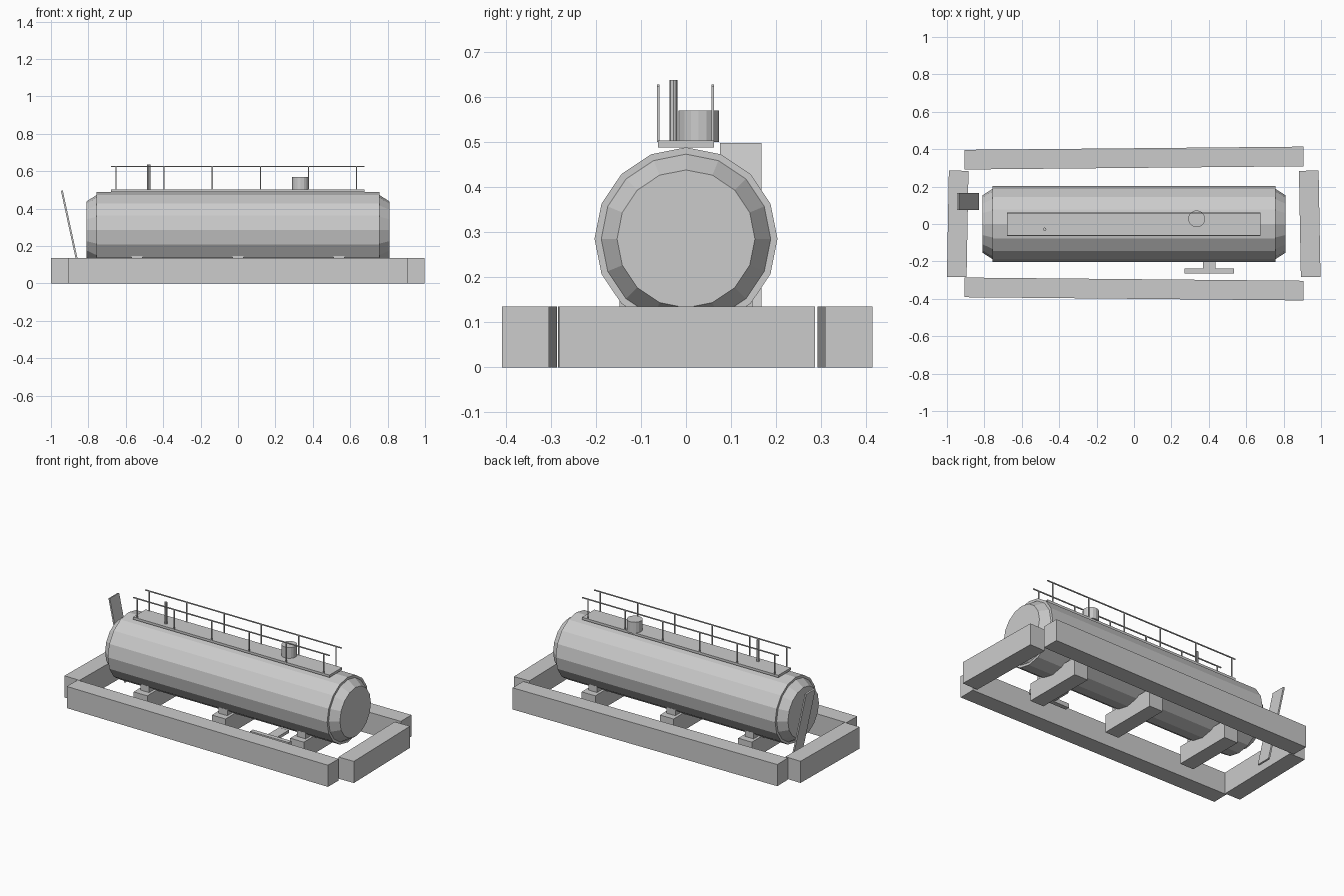
import bpy, math
from mathutils import Matrix, Vector

cube = bpy.data.objects.get("Cube")
if cube:
    bpy.data.objects.remove(cube, do_unlink=True)

grey = bpy.data.materials.new("light_grey")
grey.use_nodes = True
colour = (0.6, 0.6, 0.6, 1)
grey.diffuse_color = colour
grey.node_tree.nodes["Principled BSDF"].inputs["Base Color"].default_value = colour


def mesh_object(name, verts, faces):
    mesh = bpy.data.meshes.new(name)
    mesh.from_pydata(verts, [], faces)
    mesh.materials.append(grey)
    obj = bpy.data.objects.new(name, mesh)
    bpy.context.collection.objects.link(obj)
    return obj


def box(name, low, high, turn=0, tilt=0):
    """Box between two corners, rotated about its own centre."""
    mid = (Vector(low) + Vector(high)) / 2
    half = (Vector(high) - Vector(low)) / 2
    verts = [(sx * half.x, sy * half.y, sz * half.z)
             for sz in (-1, 1) for sy in (-1, 1) for sx in (-1, 1)]
    faces = [(0, 2, 3, 1), (4, 5, 7, 6), (0, 1, 5, 4),
             (2, 6, 7, 3), (0, 4, 6, 2), (1, 3, 7, 5)]
    obj = mesh_object(name, verts, faces)
    obj.location = mid
    obj.rotation_euler = (0, tilt, turn)
    return obj


def lathe(name, profile, sides, base, along_x=False):
    """Capped solid of revolution from (radius, height) pairs."""
    verts = []
    for r, h in profile:
        for i in range(sides):
            a = math.tau * i / sides
            verts.append((r * math.cos(a), r * math.sin(a), h))
    faces = [tuple(reversed(range(sides))),
             tuple(range(len(verts) - sides, len(verts)))]
    for k in range(len(profile) - 1):
        for i in range(sides):
            j = (i + 1) % sides
            a, b = k * sides, (k + 1) * sides
            faces.append((a + i, a + j, b + j, b + i))
    obj = mesh_object(name, verts, faces)
    if along_x:
        obj.data.transform(Matrix.Rotation(math.pi / 2, 4, 'Y'))
    obj.location = base
    return obj


# Tank with stepped, tapered ends
lathe("tank", [(0.153, -0.81), (0.188, -0.757), (0.203, -0.757),
               (0.203, 0.757), (0.188, 0.757), (0.153, 0.81)],
      16, (0, 0, 0.285), along_x=True)

# Containment walls, slightly out of square
WALL = 0.135
box("back_wall", (-0.907, 0.3, 0), (0.907, 0.405, WALL), turn=0.0095)
box("front_wall", (-0.907, -0.4, 0), (0.907, -0.295, WALL), turn=-0.0095)
box("right_wall", (-0.995, -0.283, 0), (-0.89, 0.285, WALL), turn=-0.018)
box("left_wall", (0.887, -0.283, 0), (0.992, 0.285, WALL), turn=0.018)

# Saddles under the tank
for i, x in enumerate((-0.54, 0, 0.54)):
    box(f"saddle_foot_{i}", (x - 0.047, -0.19, 0), (x + 0.047, 0.19, 0.11))
    box(f"saddle_top_{i}", (x - 0.03, -0.148, 0.11), (x + 0.03, 0.148, 0.147))

# Walkway and railings
box("walkway", (-0.68, -0.062, 0.488), (0.675, 0.062, 0.503))
for side, y in (("front", -0.0615), ("back", 0.0595)):
    box(f"{side}_rail", (-0.68, y - 0.003, 0.622), (0.675, y + 0.003, 0.628))
    for i in range(6):
        x = -0.653 + i * 0.2575
        box(f"{side}_post_{i}", (x - 0.003, y - 0.003, 0.5),
            (x + 0.003, y + 0.003, 0.625))

# Hatch and vent on top
lathe("hatch", [(0.045, 0.5), (0.045, 0.57)], 16, (0.335, 0.028, 0))
lathe("vent_pipe", [(0.009, 0.5), (0.009, 0.637)], 8, (-0.478, -0.028, 0))

# Outlet pipe with cross bar
box("outlet_stub", (0.37, -0.24, 0.1), (0.435, -0.12, 0.118))
box("outlet_bar", (0.27, -0.265, 0.095), (0.535, -0.238, 0.122))

# Leaning access ramp
lean = math.atan2(-0.108, 0.497)
box("access_ramp", (-0.893, 0.075, -0.005), (-0.883, 0.167, 0.502), tilt=lean)
